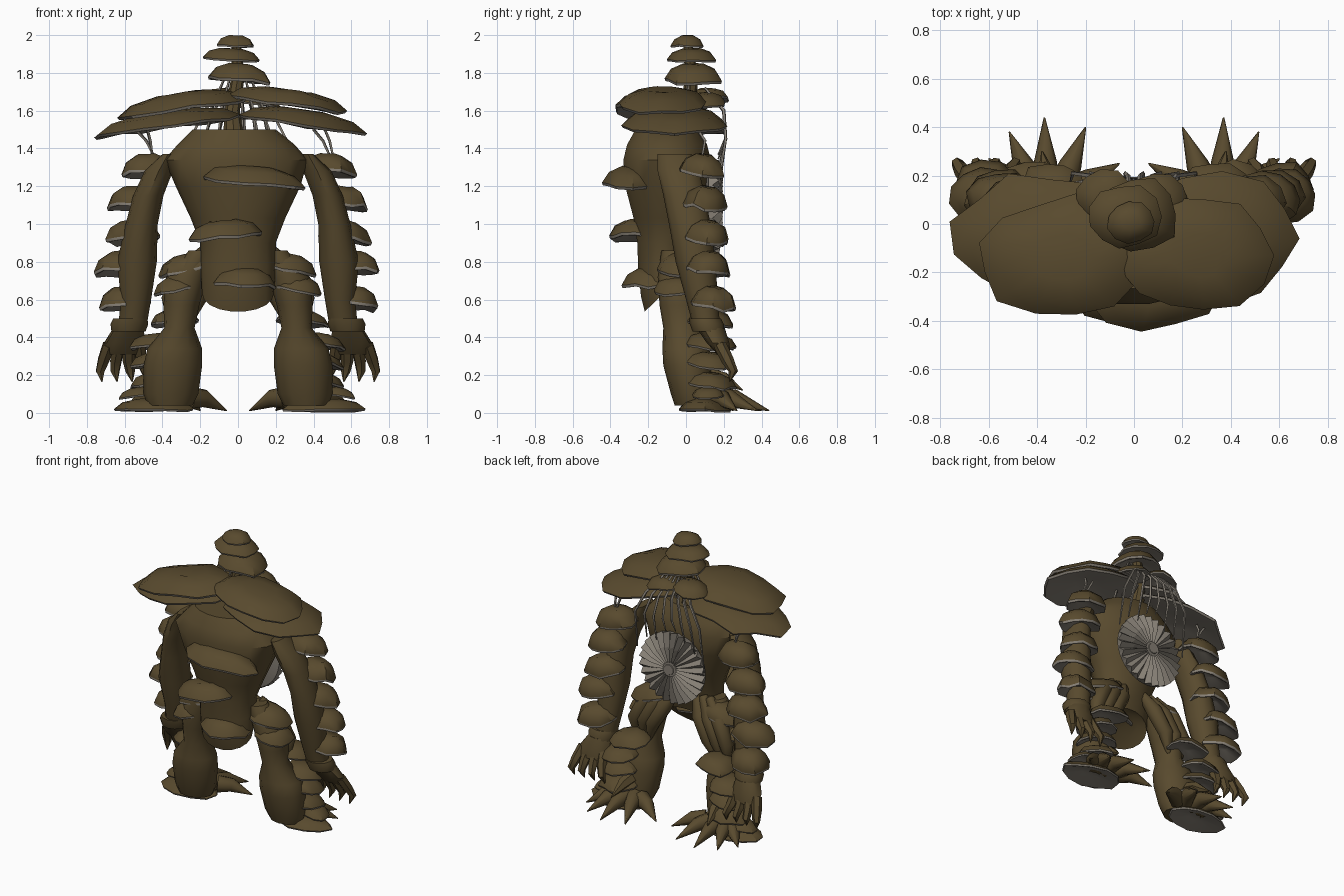
import bpy, bmesh, math, random
from mathutils import Vector, Matrix

random.seed(4)
cube = bpy.data.objects.get("Cube")
if cube:
    bpy.data.objects.remove(cube)


def material(name, rgb):
    m = bpy.data.materials.new(name)
    m.use_nodes = True
    m.diffuse_color = (*rgb, 1)
    m.node_tree.nodes["Principled BSDF"].inputs["Base Color"].default_value = (*rgb, 1)
    return m


BARK = material("bark brown", (0.098, 0.068, 0.027))
GILL = material("gill grey", (0.235, 0.21, 0.175))


def finish(name, mesh, mats, angle=40):
    ob = bpy.data.objects.new(name, mesh)
    bpy.context.collection.objects.link(ob)
    for m in mats:
        mesh.materials.append(m)
    if angle:
        bpy.ops.object.select_all(action='DESELECT')
        ob.select_set(True)
        bpy.context.view_layer.objects.active = ob
        bpy.ops.object.shade_smooth_by_angle(angle=math.radians(angle))
    return ob


def from_bmesh(name, bm, mats, angle=40):
    bmesh.ops.recalc_face_normals(bm, faces=bm.faces)
    mesh = bpy.data.meshes.new(name)
    bm.to_mesh(mesh)
    bm.free()
    return finish(name, mesh, mats, angle)


def bridge(bm, a, b, mat=0):
    n = len(a)
    for i in range(n):
        bm.faces.new((a[i], a[(i + 1) % n], b[(i + 1) % n], b[i])).material_index = mat


def loft(name, rings, n=12, slopes=()):
    """Skin oval rings (x, y, z, rx, ry); slopes tip the first rings up at the back."""
    bm = bmesh.new()
    loops = []
    for k, (x, y, z, rx, ry) in enumerate(rings):
        slope = slopes[k] if k < len(slopes) else 0
        loops.append([bm.verts.new((x + rx * math.cos(t), y + ry * math.sin(t),
                                    z + slope * ry * math.sin(t)))
                      for t in (math.tau * i / n for i in range(n))])
    for a, b in zip(loops, loops[1:]):
        bridge(bm, a, b)
    bm.faces.new(loops[0])
    bm.faces.new(loops[-1])
    return from_bmesh(name, bm, [BARK])


def cap(name, loc, rx, ry, h, tilt_y=0, tilt_x=0, n=11):
    """Mushroom cap: brown dome with a thin grey lip and hollow grey underside."""
    bm = bmesh.new()
    wob = [random.uniform(0.9, 1.08) for _ in range(n)]
    lift = [random.uniform(-0.11, 0.11) for _ in range(n)]
    lip = min(0.012, h * 0.14)

    def ring(f, z):
        return [bm.verts.new((rx * f * wob[i] * math.cos(math.tau * i / n),
                              ry * f * wob[i] * math.sin(math.tau * i / n),
                              z + lift[i] * h * f)) for i in range(n)]
    loops = [ring(0.38, h * 0.97), ring(0.78, h * 0.64), ring(1, h * 0.03),
             ring(0.97, -lip), ring(0.9, -lip), ring(0.3, h * 0.35)]
    for k, (a, b) in enumerate(zip(loops, loops[1:])):
        bridge(bm, a, b, int(k > 1))
    bm.faces.new(loops[0])
    bm.faces.new(loops[-1]).material_index = 1
    rot = Matrix.Rotation(math.radians(tilt_y), 4, 'Y') @ Matrix.Rotation(math.radians(tilt_x), 4, 'X')
    bm.transform(Matrix.Translation(loc) @ rot)
    return from_bmesh(name, bm, [BARK, GILL])


def tube(name, pts, radii, mat=BARK, res=1):
    """Tapered tube through a few points."""
    cu = bpy.data.curves.new(name, 'CURVE')
    cu.dimensions = '3D'
    cu.bevel_depth = 1
    cu.bevel_resolution = res
    cu.use_fill_caps = True
    sp = cu.splines.new('POLY')
    sp.points.add(len(pts) - 1)
    for p, co, r in zip(sp.points, pts, radii):
        p.co = (*co, 1)
        p.radius = r
    tmp = bpy.data.objects.new(name, cu)
    mesh = bpy.data.meshes.new_from_object(tmp)
    bpy.data.objects.remove(tmp)
    return finish(name, mesh, [mat], 50)


# Torso, with its lower hem rising toward the back, and neck
loft("torso", [(0, -.12, .66, .12, .06), (0, -.12, .63, .19, .1), (0, -.12, .7, .195, .12),
               (0, -.115, .8, .2, .14), (0, -.11, .9, .2, .15), (0, -.1, 1.03, .25, .18),
               (0, -.1, 1.2, .33, .225), (-.01, -.1, 1.34, .38, .235), (-.01, -.1, 1.42, .31, .215),
               (-.02, -.1, 1.5, .22, .17)], 18, (1, .95, .7, .3))
loft("neck", [(-.02, -.02, 1.45, .06, .06), (-.03, .01, 1.6, .04, .04),
              (0, .03, 1.78, .035, .035), (-.01, .01, 1.95, .025, .025)], 8)

# Stacked head caps
for i, (x, y, z, r, h, t) in enumerate([(-.01, .01, 1.945, .1, .055, 0), (-.04, .03, 1.87, .15, .06, 3),
                                        (.01, .04, 1.765, .175, .085, 5), (-.12, .11, 1.66, .13, .055, -8),
                                        (.1, .1, 1.64, .13, .055, 8)]):
    cap(f"head_cap_{i}", (x, y, z), r, r * .9, h, t)

# Broad shoulder shelves
cap("upper_shelf_right", (-.28, -.14, 1.615), .36, .25, .085, -8, n=13)
cap("upper_shelf_left", (.25, -.13, 1.635), .31, .24, .08, 8, n=13)
cap("lower_shelf_right", (-.38, -.06, 1.515), .37, .27, .08, -8, n=13)
cap("lower_shelf_left", (.32, -.06, 1.53), .36, .27, .08, 8, n=13)

# Shelves on chest and belly
cap("chest_shelf", (.07, -.28, 1.22), .27, .16, .09, 5)
cap("waist_shelf", (-.07, -.27, .93), .2, .14, .09, -5)
cap("belly_shelf", (.04, -.2, .68), .17, .14, .09, 3)

# Gill wheel on the back
bm = bmesh.new()
n = 52
place = Matrix.Translation((0, .16, 1.09)) @ Matrix.Rotation(math.radians(-90), 4, 'X')


def wheel_ring(r, base, fold):
    return [bm.verts.new((r * math.cos(math.tau * i / n), r * math.sin(math.tau * i / n),
                          base + (fold if i % 2 else 0))) for i in range(n)]


wheel = [wheel_ring(.04, -.08, 0), wheel_ring(.24, -.04, 0), wheel_ring(.25, -.02, .035),
         wheel_ring(.15, 0, .035), wheel_ring(.05, .01, .02)]
for a, b in zip(wheel, wheel[1:]):
    bridge(bm, a, b)
bm.faces.new(wheel[0])
bm.faces.new(wheel[-1])
bm.transform(place)
from_bmesh("gill_wheel", bm, [GILL], 0)
bm = bmesh.new()
bmesh.ops.create_cone(bm, cap_ends=True, segments=10, radius1=.05, radius2=.035, depth=.03,
                      matrix=place @ Matrix.Translation((0, 0, .02)))
from_bmesh("gill_hub", bm, [GILL])

# Tendrils hanging around the wheel and strands round the neck
for i in range(8):
    x = -.22 + i * .063
    end = 1.42 - abs(x) * 1.2 + random.uniform(-.04, .04)
    tube(f"tendril_{i}", [(x * .4, .1, 1.72), (x * .8, .2, 1.6), (x * 1.15, .21, 1.45),
                          (x * 1.2, .17, end)], [.007, .01, .009, .004], GILL, 0)
for i in range(6):
    x = -.17 + i * .066
    tube(f"neck_strand_{i}", [(x * .35, .02, 1.8), (x * .8, 0, 1.62), (x, -.02, 1.46)],
         [.006, .009, .007], GILL, 0)

for s, side in ((1, "left"), (-1, "right")):
    def P(x, y, z):
        return (s * x, y, z)

    # Arm, cuff and palm
    loft(f"{side}_arm", [(s * x, y, z, rx, ry) for x, y, z, rx, ry in [
        (.56, .11, .45, .075, .07), (.54, .085, .6, .08, .085), (.535, .05, .8, .105, .105),
        (.51, .02, 1.0, .085, .11), (.475, -.01, 1.15, .08, .11), (.42, -.04, 1.28, .075, .11),
        (.37, -.06, 1.37, .03, .09)]])
    loft(f"{side}_cuff", [(s * .58, .12, .43, .09, .085), (s * .575, .11, .47, .1, .09),
                          (s * .57, .1, .5, .09, .085)])
    loft(f"{side}_palm", [(s * .605, .2, .31, .095, .035), (s * .6, .17, .37, .11, .06),
                          (s * .58, .13, .45, .08, .075)])
    # Fingers
    for k in range(4):
        x = .525 + k * .053
        tip = .48 + k * .08
        tube(f"{side}_finger_{k}", [P(x, .18, .36), P(x * .5 + tip * .5 + .01, .22, .28),
                                    P(tip + .01, .25, .22), P(tip, .23, .165)],
             [.035, .033, .025, .003])

    # Shelves up the arm
    for k, (x, y, z) in enumerate([(.48, .085, 1.27), (.55, .1, 1.1), (.555, .11, .92),
                                   (.615, .12, .755), (.61, .14, .57)]):
        cap(f"{side}_arm_cap_{k}", P(x, y, z), .145, .12, .1, s * 6, -8)

    # Leg, narrow at the knee and flared below
    loft(f"{side}_leg", [(s * x, y, z, rx, ry) for x, y, z, rx, ry in [
        (.36, .04, .04, .12, .1), (.355, .03, .1, .145, .11), (.345, .01, .25, .155, .13),
        (.335, .0, .34, .145, .125), (.31, -.02, .45, .08, .1), (.3, -.03, .57, .095, .11),
        (.27, -.04, .72, .11, .11), (.19, -.06, .86, .07, .07)]])
    # Drooping folds behind the thigh
    for k in range(3):
        tube(f"{side}_thigh_fold_{k}", [P(.08 + k * .05, -.01, .86), P(.14 + k * .075, .04, .74),
                                        P(.22 + k * .07, .06, .6), P(.26 + k * .05, .04, .47)],
             [.03, .055, .05, .015], BARK, 2)
    # Hip and leg shelves
    cap(f"{side}_hip_cap_upper", P(.26, -.03, .76), .17, .12, .085, s * 13)
    cap(f"{side}_hip_cap_lower", P(.32, -.05, .65), .13, .12, .075, s * 10)
    for k, (x, z) in enumerate([(.34, .48), (.43, .355), (.43, .255), (.43, .15)]):
        cap(f"{side}_leg_cap_{k}", P(x, .13, z), .14, .13, .065, s * 6, -6)

    # Foot sole, side shelf and splayed claws
    cap(f"{side}_sole", P(.45, .1, .015), .21, .13, .06)
    cap(f"{side}_foot_cap", P(.53, .12, .09), .1, .09, .045, s * 6)
    for k, (x, y) in enumerate([(.06, .25), (.2, .4), (.37, .44), (.515, .38), (.6, .27)]):
        base = Vector((.36 + (x - .36) * .35, .14, .08))
        mid = base.lerp(Vector((x, y, .07)), .4)
        tube(f"{side}_claw_{k}", [P(*base), P(*mid), P(x, y, .012)], [.06, .047, .003], BARK, 2)
    tube(f"{side}_heel_spur", [P(.35, .1, .2), P(.36, .2, .18), P(.38, .3, .12)], [.05, .04, .003])

# Strands from the shoulder shelves to the arms
for i, (x0, x1) in enumerate([(-.54, -.43), (-.48, -.45), (.46, .51), (.4, .5)]):
    tube(f"shoulder_strand_{i}", [(x0, .06, 1.5), ((x0 + x1) / 2, .1, 1.44), (x1, .08, 1.33)],
         [.009, .009, .006], GILL, 0)
